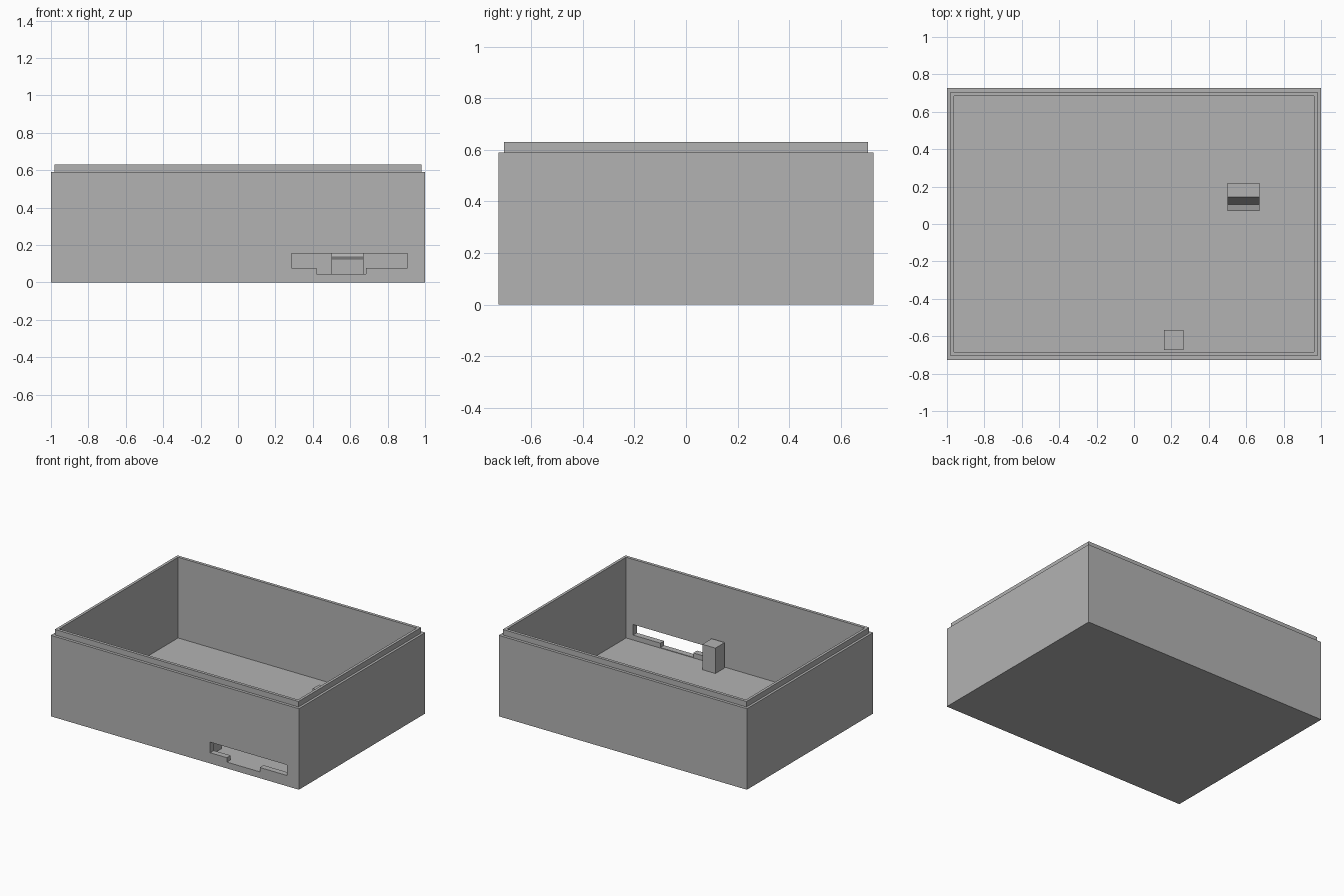
import bpy
import bmesh

cube = bpy.data.objects.get("Cube")
if cube:
    bpy.data.objects.remove(cube, do_unlink=True)

grey = bpy.data.materials.new("plain_grey")
grey.use_nodes = True
grey.diffuse_color = (0.45, 0.45, 0.45, 1)
grey.node_tree.nodes["Principled BSDF"].inputs["Base Color"].default_value = (0.45, 0.45, 0.45, 1)


def finish(name, bm):
    bmesh.ops.recalc_face_normals(bm, faces=bm.faces)
    mesh = bpy.data.meshes.new(name)
    bm.to_mesh(mesh)
    bm.free()
    mesh.materials.append(grey)
    obj = bpy.data.objects.new(name, mesh)
    bpy.context.collection.objects.link(obj)
    return obj


def tray(name, rings):
    """Join stacked centred rectangles (half x, half y, z), capping both ends."""
    bm = bmesh.new()
    loops = [[bm.verts.new((sx * x, sy * y, z)) for sx, sy in
              ((-1, -1), (1, -1), (1, 1), (-1, 1))] for x, y, z in rings]
    for a, b in zip(loops, loops[1:]):
        for i in range(4):
            j = (i + 1) % 4
            bm.faces.new((a[i], a[j], b[j], b[i]))
    bm.faces.new(loops[0])
    bm.faces.new(loops[-1])
    return finish(name, bm)


def prism(name, profile, offset):
    """Extrude a flat outline along an offset."""
    bm = bmesh.new()
    face = bm.faces.new([bm.verts.new(p) for p in profile])
    moved = bmesh.ops.extrude_face_region(bm, geom=[face])["geom"]
    bmesh.ops.translate(bm, vec=offset,
                        verts=[v for v in moved if isinstance(v, bmesh.types.BMVert)])
    return finish(name, bm)


# Open case: outer wall, ledge, raised lip, hollow inside
case = tray("case_body", [
    (1.0, 0.727, 0), (1.0, 0.727, 0.59), (0.982, 0.706, 0.59),
    (0.982, 0.706, 0.63), (0.962, 0.684, 0.63), (0.962, 0.684, 0.042)])

# Stepped port opening through the front wall
outline = [(0.285, 0.155), (0.285, 0.078), (0.42, 0.078), (0.42, 0.046),
           (0.685, 0.046), (0.685, 0.078), (0.905, 0.078), (0.905, 0.155)]
cutter = prism("port_cutter", [(x, -0.8, z) for x, z in outline], (0, 0.2, 0))
cutter.hide_render = True
cut = case.modifiers.new("port_opening", "BOOLEAN")
cut.operation = "DIFFERENCE"
cut.solver = "EXACT"
cut.object = cutter
bpy.context.view_layer.objects.active = case
bpy.ops.object.modifier_apply(modifier=cut.name)
bpy.data.objects.remove(cutter, do_unlink=True)

# Square post beside the opening
prism("support_post", [(0.16, -0.674, 0.042), (0.265, -0.674, 0.042),
                       (0.265, -0.567, 0.042), (0.16, -0.567, 0.042)], (0, 0, 0.185))

# Retaining clip: low front step, steep slope, flat top
clip = [(0.07, 0.042), (0.07, 0.125), (0.105, 0.135),
        (0.145, 0.27), (0.22, 0.27), (0.22, 0.042)]
prism("retaining_clip", [(0.5, y, z) for y, z in clip], (0.17, 0, 0))
